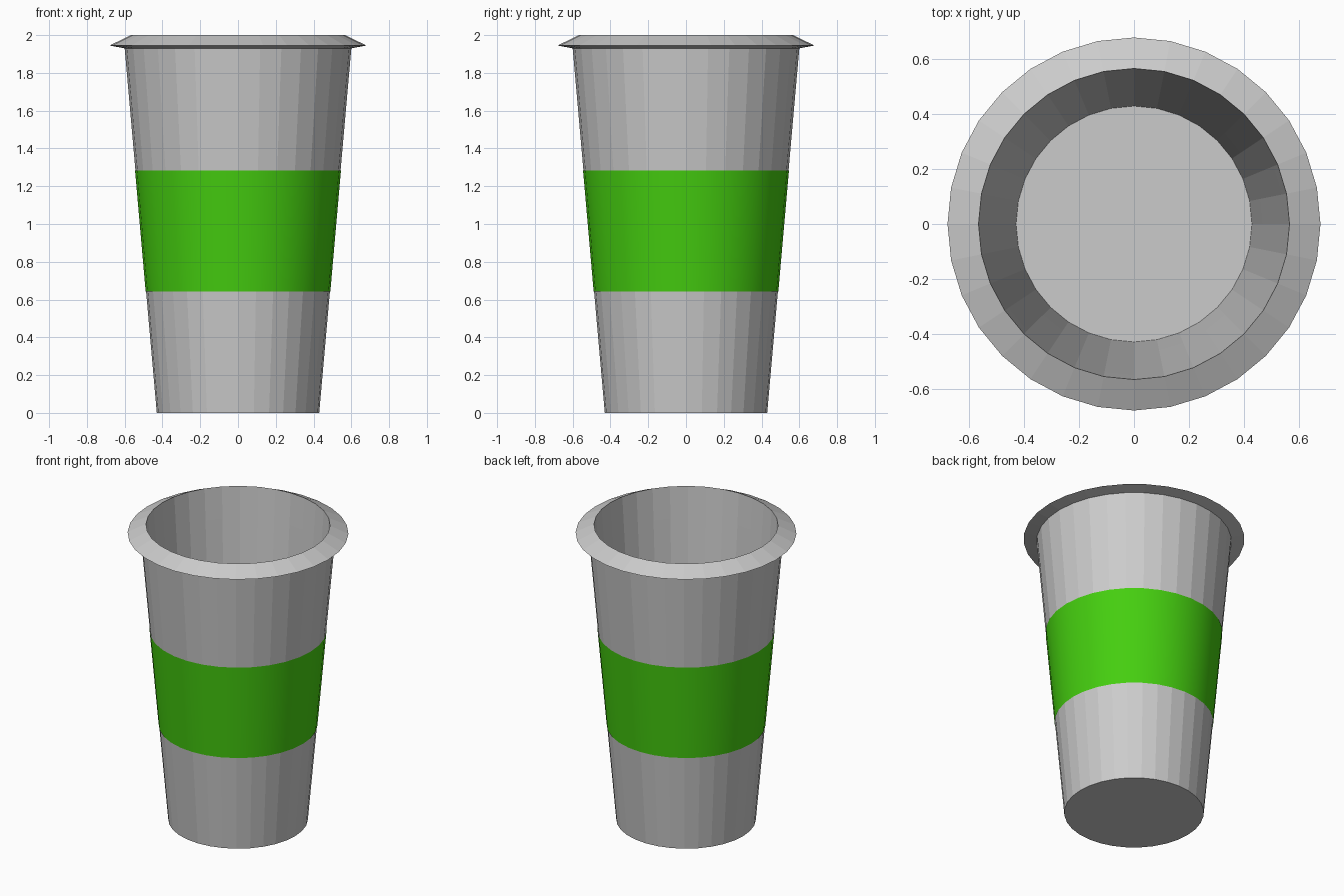
import bpy
import bmesh
from math import cos, sin, tau

if "Cube" in bpy.data.objects:
    bpy.data.objects.remove(bpy.data.objects["Cube"])

SIDES = 32


def lathe(name, profile, smooth=False, closed_loop=False, cap_ends=False):
    """Revolve (radius, z) points around z, following the outside upwards."""
    bm = bmesh.new()
    rings = [[bm.verts.new((r * cos(tau * i / SIDES), r * sin(tau * i / SIDES), z))
              for i in range(SIDES)] for r, z in profile]
    pairs = list(zip(rings, rings[1:]))
    if closed_loop:
        pairs.append((rings[-1], rings[0]))
    for a, b in pairs:
        for i in range(SIDES):
            j = (i + 1) % SIDES
            bm.faces.new((a[i], a[j], b[j], b[i])).smooth = smooth
    if cap_ends:
        bm.faces.new(rings[0][::-1])
        bm.faces.new(rings[-1])
    mesh = bpy.data.meshes.new(name)
    bm.to_mesh(mesh)
    bm.free()
    obj = bpy.data.objects.new(name, mesh)
    bpy.context.collection.objects.link(obj)
    return obj


# Cup: base, tapered outer wall, flared rim, inner wall, floor
lathe("cup", [
    (0.43, 0.0), (0.60, 1.93),
    (0.68, 1.945), (0.567, 2.0),
    (0.552, 1.79), (0.468, 0.60), (0.43, 0.04),
], cap_ends=True)

# Sleeve: smooth green band hugging the outer wall
sleeve = lathe("sleeve", [(0.489, 0.643), (0.545, 1.283)], smooth=True)
green = bpy.data.materials.new("sleeve_green")
green.diffuse_color = (0.06, 0.62, 0.005, 1.0)
green.use_nodes = True
green.node_tree.nodes["Principled BSDF"].inputs["Base Color"].default_value = green.diffuse_color
sleeve.data.materials.append(green)
